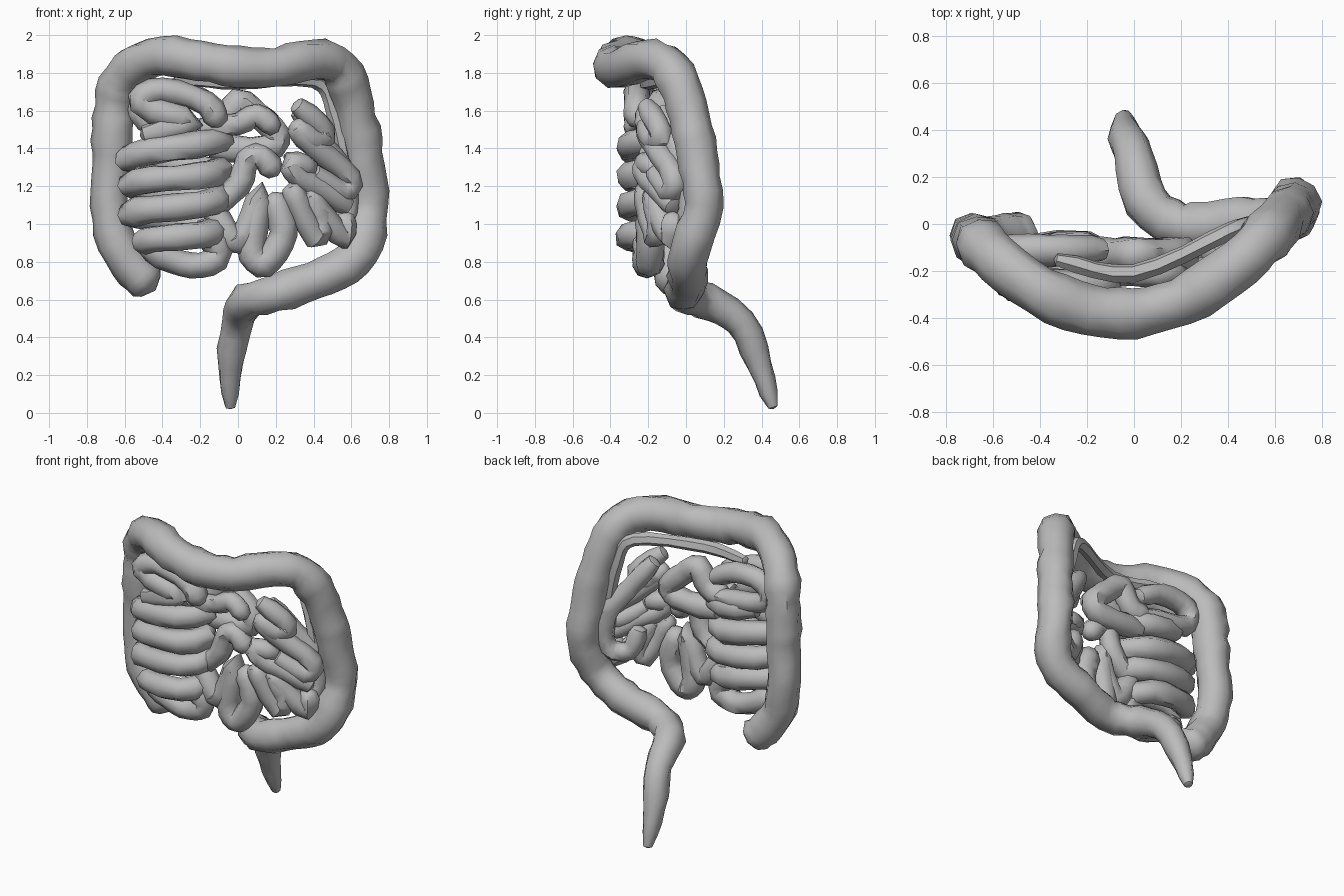
import bpy, bmesh, math, random
from mathutils import Vector

random.seed(4)
if "Cube" in bpy.data.objects:
    bpy.data.objects.remove(bpy.data.objects["Cube"])

shade = (0.5, 0.5, 0.5, 1)
grey = bpy.data.materials.new("soft grey")
grey.use_nodes = True
grey.diffuse_color = shade
grey.node_tree.nodes["Principled BSDF"].inputs["Base Color"].default_value = shade


def spline(points, steps):
    """Smooth path passing through every given point."""
    pts = [Vector(p) for p in points]
    pts = [2 * pts[0] - pts[1]] + pts + [2 * pts[-1] - pts[-2]]
    path = []
    for before, start, end, after in zip(pts, pts[1:], pts[2:], pts[3:]):
        for i in range(steps):
            t = i / steps
            cubic = 3 * (start - end) + after - before
            square = 2 * before - 5 * start + 4 * end - after
            path.append(start + (end - before + (square + cubic * t) * t) * t / 2)
    return path + [pts[-2]]


def tube(name, points, radius, sides=8, steps=3, wobble=0.06, tip=1):
    """Low-poly tube with domed ends and a slightly lumpy wall."""
    path = spline(points, steps)
    last = len(path) - 1
    bm = bmesh.new()
    rings, normal = [], None
    for i, centre in enumerate(path):
        tangent = (path[min(i + 1, last)] - path[max(i - 1, 0)]).normalized()
        if normal is None:
            normal = tangent.orthogonal()
        normal = (normal - tangent * normal.dot(tangent)).normalized()
        binormal = tangent.cross(normal)
        swell = radius * (1 - (1 - tip) * (i / last) ** 14)
        swell *= 1 + random.uniform(-wobble, wobble)
        if i in (0, last):
            swell *= 0.75
        ring = []
        for k in range(sides):
            angle = math.tau * k / sides
            spoke = math.cos(angle) * normal + math.sin(angle) * binormal
            lump = 1 + random.uniform(-wobble, wobble)
            ring.append(bm.verts.new(centre + spoke * swell * lump))
        rings.append(ring)
    for lower, upper in zip(rings, rings[1:]):
        for k in range(sides):
            n = (k + 1) % sides
            bm.faces.new((lower[k], lower[n], upper[n], upper[k]))
    # Domed ends
    for ring, end, inner, size in ((rings[0], path[0], path[1], 1), (rings[-1], path[-1], path[-2], tip)):
        point = bm.verts.new(end + (end - inner).normalized() * radius * size * 0.3)
        for k in range(sides):
            bm.faces.new((ring[k], ring[(k + 1) % sides], point))
    bmesh.ops.recalc_face_normals(bm, faces=bm.faces)
    mesh = bpy.data.meshes.new(name)
    bm.to_mesh(mesh)
    bm.free()
    mesh.materials.append(grey)
    part = bpy.data.objects.new(name, mesh)
    bpy.context.collection.objects.link(part)
    bpy.ops.object.select_all(action="DESELECT")
    part.select_set(True)
    bpy.context.view_layer.objects.active = part
    bpy.ops.object.shade_smooth_by_angle(angle=math.radians(50))


def colon_depth(x):
    """The large intestine bows forward in the middle."""
    return -0.38 + 0.1 * x + 0.85 * x * x


def bowel_depth(x):
    """The small intestine retreats towards the model's left."""
    return -0.21 + 0.55 * max(0, x - 0.3)


def place(outline, depth, shift=0):
    """Lay a front outline of (x, z) pairs on a depth rule."""
    return [(x, depth(x) + shift, z) for x, z in outline]


# Large intestine: pouch, frame around the loops, then the tail turning back and down
pouch = [(-.46, -.06, .67), (-.54, -.06, .75), (-.64, -.07, .9)]
frame = [(-.68, 1.1), (-.67, 1.3), (-.66, 1.5), (-.65, 1.68), (-.57, 1.82), (-.4, 1.89), (-.2, 1.86),
         (0, 1.83), (.2, 1.83), (.4, 1.87), (.53, 1.83), (.6, 1.68), (.64, 1.5), (.67, 1.3), (.69, 1.1)]
tail = [(.66, .03, .9), (.57, .01, .78), (.4, .01, .7), (.2, -.01, .63), (.05, .1, .59),
        (0, .29, .48), (-.04, .39, .25), (-.04, .46, .03)]
tube("large_intestine", pouch + place(frame, colon_depth) + tail, 0.108, sides=9, tip=0.35)

# Narrow duct tucked behind the top of the frame
duct = [(-.33, 1.77), (0, 1.75), (.4, 1.76), (.5, 1.6), (.57, 1.3)]
tube("upper_duct", [(x, min(0, colon_depth(x) + 0.17), z) for x, z in duct], 0.038, sides=6, steps=4)

# Right-hand small intestine: one flattened coil climbing beside the frame
coil = []
corners, turns = 6, 4
for i in range(corners * turns):
    angle = math.tau * i / corners
    height = i / (corners * turns)
    reach = 0.21 + 0.03 * math.sin(math.pi * height)
    x = -0.33 - reach * math.cos(angle) * (1 + random.uniform(-0.1, 0.1))
    y = -0.2 - 0.1 * math.sin(angle) - 0.1 * (x + 0.33) * math.sin(angle)
    z = 0.89 + 0.62 * height + random.uniform(-0.015, 0.015)
    coil.append((x, y, z))
tube("right_bowel_coil", coil, 0.073, steps=2)
# Its upper and lower bends
hook = [(-.1, 1.53), (-.17, 1.64), (-.4, 1.71), (-.52, 1.66), (-.45, 1.6), (-.25, 1.54), (-.5, 1.47)]
tube("right_bowel_upper_hook", place(hook, bowel_depth, -0.05), 0.068)
rear_hook = [(-.13, 1.62), (-.3, 1.7), (-.5, 1.68), (-.5, 1.55), (-.15, 1.5)]
tube("right_bowel_rear_hook", place(rear_hook, bowel_depth, 0.1), 0.065)
bend = [(-.5, .9), (-.35, .81), (-.2, .78), (-.1, .85), (-.2, 1)]
tube("right_bowel_lower_bend", place(bend, bowel_depth), 0.073)

# Central small intestine: top bend, arch and zigzag
crown = [(-.2, 1.5), (-.08, 1.53), (0, 1.65), (.1, 1.58), (.21, 1.47), (.15, 1.4), (-.15, 1.4)]
tube("centre_bowel_crown", place(crown, bowel_depth, 0.08), 0.073)
bridge = [(-.2, 1.51), (0, 1.53), (.1, 1.58), (.2, 1.5)]
tube("centre_bowel_bridge", place(bridge, bowel_depth), 0.06)
arch = [(.2, 1.27), (.12, 1.36), (.05, 1.34), (0, 1.2), (-.14, 1.08)]
tube("centre_bowel_arch", place(arch, bowel_depth, 0.02), 0.065)
zigzag = [(-.14, 1.08), (0, .9), (.12, 1.16), (.07, .87), (.14, .79), (.24, .95), (.19, 1.15)]
tube("centre_bowel_zigzag", place(zigzag, bowel_depth, 0.02), 0.073, steps=4)

# Left-hand small intestine: slanting folds, each turning back on itself
folds = {
    "upper": [(.31, 1.63), (.46, 1.49), (.4, 1.44), (.3, 1.53)],
    "slanting": [(.3, 1.52), (.4, 1.41), (.59, 1.25), (.55, 1.17), (.4, 1.27)],
    "middle": [(.4, 1.29), (.28, 1.32), (.32, 1.25), (.45, 1.18), (.58, 1.09)],
    "inner": [(.28, 1.2), (.33, 1.08), (.41, .93), (.44, 1), (.37, 1.15)],
    "outer": [(.36, 1.17), (.46, 1.03), (.56, .93), (.57, 1.05)],
}
for label, fold in folds.items():
    tube("left_bowel_" + label + "_fold", place(fold, bowel_depth, -0.01), 0.064)
rear = [(.32, 1.6), (.45, 1.42), (.57, 1.24), (.57, 1.02), (.45, 1), (.4, 1.15)]
tube("left_bowel_rear_strand", place(rear, bowel_depth, 0.07), 0.06)
